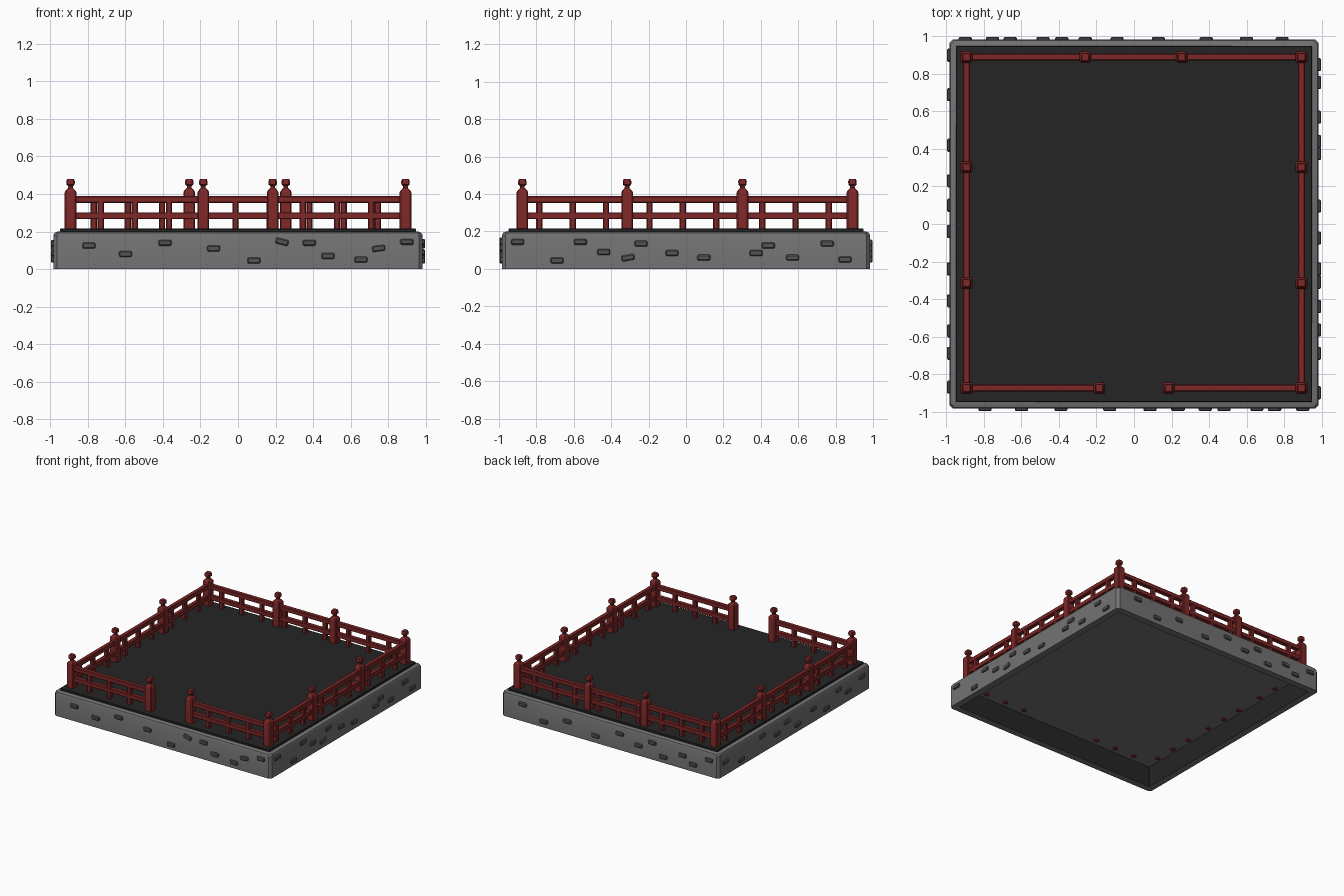
import bpy, bmesh, random
from math import radians, pi
from mathutils import Matrix, Vector

if "Cube" in bpy.data.objects:
    bpy.data.objects.remove(bpy.data.objects["Cube"])

random.seed(4)


def material(name, rgb):
    m = bpy.data.materials.new(name)
    m.diffuse_color = (*rgb, 1)
    m.use_nodes = True
    m.node_tree.nodes["Principled BSDF"].inputs["Base Color"].default_value = m.diffuse_color
    return m


RED = material("red_paint", (0.21, 0.02, 0.02))
DARK = material("dark_floor", (0.018, 0.018, 0.018))
STONE = material("grey_stone", (0.17, 0.17, 0.17))
BRICK = material("dark_stone", (0.09, 0.09, 0.09))


def finish(name, bm, *mats):
    bmesh.ops.recalc_face_normals(bm, faces=bm.faces)
    me = bpy.data.meshes.new(name)
    bm.to_mesh(me)
    bm.free()
    ob = bpy.data.objects.new(name, me)
    bpy.context.collection.objects.link(ob)
    for m in mats:
        me.materials.append(m)
    bpy.context.view_layer.objects.active = ob
    bpy.ops.object.select_all(action='DESELECT')
    ob.select_set(True)
    bpy.ops.object.shade_smooth_by_angle(angle=radians(30))
    return ob


def loft(bm, sections, center=(0, 0)):
    """Stack chamfered squares (half width, chamfer, z) and cap both ends."""
    rings = []
    for h, c, z in sections:
        pts = [(h, h - c), (h - c, h), (c - h, h), (-h, h - c),
               (-h, c - h), (c - h, -h), (h - c, -h), (h, c - h)]
        rings.append([bm.verts.new((x + center[0], y + center[1], z)) for x, y in pts])
    walls = [[bm.faces.new((a[i], a[(i + 1) % 8], b[(i + 1) % 8], b[i])) for i in range(8)]
             for a, b in zip(rings, rings[1:])]
    bm.faces.new(rings[0])
    bm.faces.new(rings[-1])
    return walls


def box(bm, center, size, bevel=0.0, rot=None):
    """Add one box with bevelled edges."""
    mat = Matrix.Translation(center) @ (rot or Matrix()) @ Matrix.Diagonal((*size, 1))
    vs = bmesh.ops.create_cube(bm, size=1, matrix=mat)["verts"]
    if bevel:
        edges = list({e for v in vs for e in v.link_edges})
        bmesh.ops.bevel(bm, geom=edges, offset=bevel, segments=1, affect='EDGES')


# Hollow stone base, open underneath, dark inner walls
bm = bmesh.new()
walls = loft(bm, [(0.93, 0.002, 0.17), (0.93, 0.002, 0), (0.985, 0.02, 0),
                  (0.985, 0.02, 0.178), (0.978, 0.022, 0.193), (0.962, 0.02, 0.2)])
for f in walls[0]:
    f.material_index = 1
finish("stone_base", bm, STONE, DARK)

# Dark floor slab
bm = bmesh.new()
box(bm, (0, 0, 0.204), (1.9, 1.9, 0.024), 0.004)
finish("floor_slab", bm, DARK)

# Small stones standing proud of each base wall: (along, height, tilt)
FRONT = [(-.795, .125, 0), (-.6, .08, 0), (-.39, .14, 0), (-.13, .11, 0), (.085, .045, 0),
         (.235, .145, 15), (.38, .14, 0), (.48, .07, 0), (.655, .05, 0), (.75, .11, -8), (.9, .145, 0)]
RIGHT = [(-.9, .145, 0), (-.69, .045, 0), (-.565, .145, 0), (-.44, .09, 0), (-.31, .06, -10),
         (-.24, .135, 0), (-.075, .085, 0), (.095, .06, 0), (.375, .085, 0), (.44, .125, 0),
         (.57, .06, 0), (.755, .135, 0), (.85, .05, 0)]
HEIGHTS = (.135, .06, .11, .05, .14, .085)
BACK = [(-x, HEIGHTS[i % 6], 0) for i, x in enumerate(
    (-.9, -.755, -.66, -.485, -.385, -.26, -.09, .13, .385, .6, .79))]
LEFT = [(-y, HEIGHTS[(i + 2) % 6], 0) for i, y in enumerate(
    (.9, .69, .42, .23, .1, -.04, -.24, -.41, -.57, -.69, -.87))]
bm = bmesh.new()
for turn, stones in enumerate((FRONT, RIGHT, BACK, LEFT)):
    spin = Matrix.Rotation(turn * pi / 2, 4, 'Z')
    for along, z, tilt in stones:
        box(bm, spin @ Vector((along, -0.982, z)), (0.07, 0.032, 0.032), 0.006,
            spin @ Matrix.Rotation(radians(tilt), 4, 'Y'))
finish("wall_stones", bm, BRICK)

# Fence runs: list of post positions in order
X, YF, YB = 0.893, -0.875, 0.89
RUN = [(-.185, YF), (-X, YF), (-X, -.315), (-X, .302), (-X, YB), (-.26, YB),
       (.255, YB), (X, YB), (X, .302), (X, -.315), (X, YF), (.185, YF)]

# Posts with a tapered cap, neck and knob
POST = [(.031, .006, .2), (.031, .006, .408), (.028, .006, .416), (.013, .004, .432),
        (.012, .004, .442), (.022, .007, .450), (.023, .007, .468), (.018, .006, .480)]
bm = bmesh.new()
for p in RUN:
    loft(bm, POST, p)
finish("fence_posts", bm, RED)

# Rails and balusters between neighbouring posts
rails, bars = bmesh.new(), bmesh.new()
for a, b in zip(RUN, RUN[1:]):
    a, b = Vector(a), Vector(b)
    mid, d = (a + b) / 2, b - a
    length = d.length
    along_x = abs(d.x) > abs(d.y)
    for z in (0.371, 0.284):
        size = (length, 0.036, 0.036) if along_x else (0.036, length, 0.036)
        box(rails, (*mid, z), size, 0.004)
    step = Vector((0.182, 0)) if along_x else Vector((0, 0.178))
    for k in (-1, 0, 1):
        p = mid + step * k - step * 0.06
        loft(bars, [(.017, .006, .162), (.017, .006, .37)], p)
finish("fence_rails", rails, RED)
finish("fence_balusters", bars, RED)
